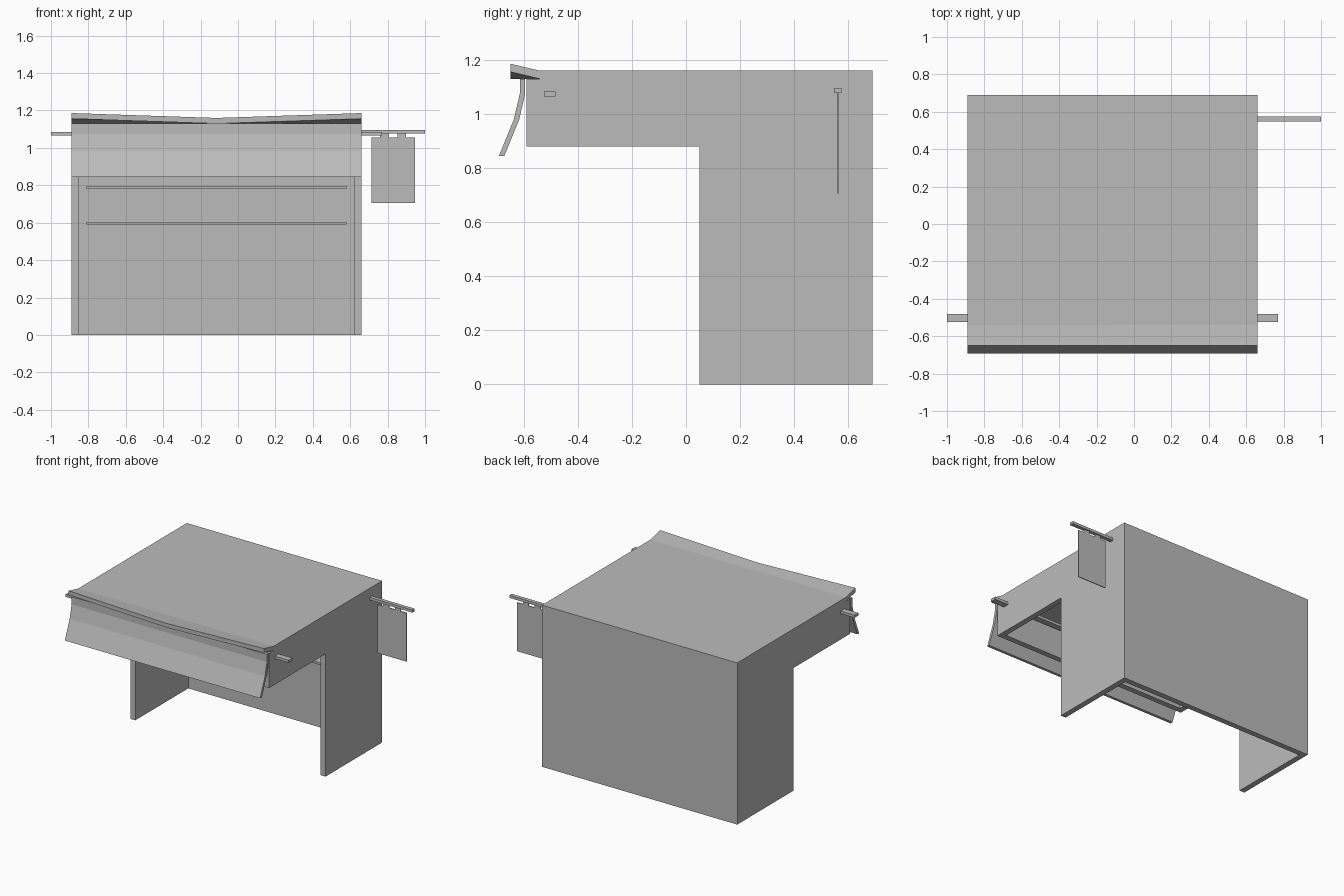
import bpy
import bmesh

cube = bpy.data.objects.get("Cube")
if cube:
    bpy.data.objects.remove(cube, do_unlink=True)

grey = bpy.data.materials.new("plain grey")
grey.use_nodes = True
COLOUR = (0.5, 0.5, 0.5, 1)
grey.diffuse_color = COLOUR
grey.node_tree.nodes["Principled BSDF"].inputs["Base Color"].default_value = COLOUR


def finish(name, bm):
    bmesh.ops.recalc_face_normals(bm, faces=bm.faces)
    mesh = bpy.data.meshes.new(name)
    bm.to_mesh(mesh)
    bm.free()
    mesh.materials.append(grey)
    obj = bpy.data.objects.new(name, mesh)
    bpy.context.collection.objects.link(obj)
    return obj


def loft(name, sections):
    """Skin a row of (x, [(y, z), ...]) sections and cap both ends."""
    bm = bmesh.new()
    rings = [[bm.verts.new((x, y, z)) for y, z in pts] for x, pts in sections]
    for a, b in zip(rings, rings[1:]):
        for i in range(len(a)):
            j = (i + 1) % len(a)
            bm.faces.new((a[i], a[j], b[j], b[i]))
    bm.faces.new(rings[0])
    bm.faces.new(rings[-1])
    return finish(name, bm)


def extrude(name, x0, x1, pts):
    return loft(name, [(x0, pts), (x1, pts)])


def box(name, x0, x1, y0, y1, z0, z1):
    return extrude(name, x0, x1, [(y0, z0), (y1, z0), (y1, z1), (y0, z1)])


# Main dimensions
X0, X1 = -0.89, 0.66
FRONT, BACK = -0.59, 0.69
WALL = 0.04
EAVE, TOP = 1.13, 1.16
SOFFIT = 0.88

# L-shaped side walls
side = [(0.05, 0), (BACK - WALL, 0), (BACK - WALL, EAVE),
        (FRONT, EAVE), (FRONT, SOFFIT), (0.05, SOFFIT)]
extrude("right_wall", X0, X0 + WALL, side)
extrude("left_wall", X1 - WALL, X1, side)

# Back wall, front fascia and roof
box("back_wall", X0, X1, BACK - WALL, BACK, 0, EAVE)
box("front_fascia", X0 + WALL, X1 - WALL, FRONT, FRONT + WALL, SOFFIT, EAVE)
box("roof", X0, X1, -0.54, BACK, EAVE, TOP)


# Front eave that sweeps up toward both ends
def eave_section(lift):
    return [(-0.54, EAVE), (-0.54, TOP), (-0.65, TOP + lift), (-0.65, EAVE + lift)]


loft("front_eave", [(X0, eave_section(0.026)),
                    ((X0 + X1) / 2, eave_section(0)),
                    (X1, eave_section(0.026))])

# Flared hanging curtain
curve = [(-0.615, EAVE), (-0.615, 1.075), (-0.637, 0.98), (-0.692, 0.845)]
inner = [(y + 0.02, z) for y, z in reversed(curve)]
extrude("front_curtain", X0, X1, curve + inner)

# Shelves on the back wall
for name, z in (("lower_shelf", 0.59), ("upper_shelf", 0.78)):
    box(name, -0.81, 0.58, 0.4, BACK - WALL, z, z + 0.015)

# Curtain pole passing through the walls
box("curtain_pole", -1, 0.77, -0.525, -0.482, 1.065, 1.084)

# Hanging sign with its bracket and tabs
box("sign_bracket", X1, 1, 0.548, 0.575, 1.077, 1.096)
box("sign_board", 0.715, 0.945, 0.56, 0.566, 0.706, 1.055)
for i, x in enumerate((0.76, 0.853)):
    box(f"sign_tab_{i + 1}", x, x + 0.045, 0.56, 0.566, 1.055, 1.077)
